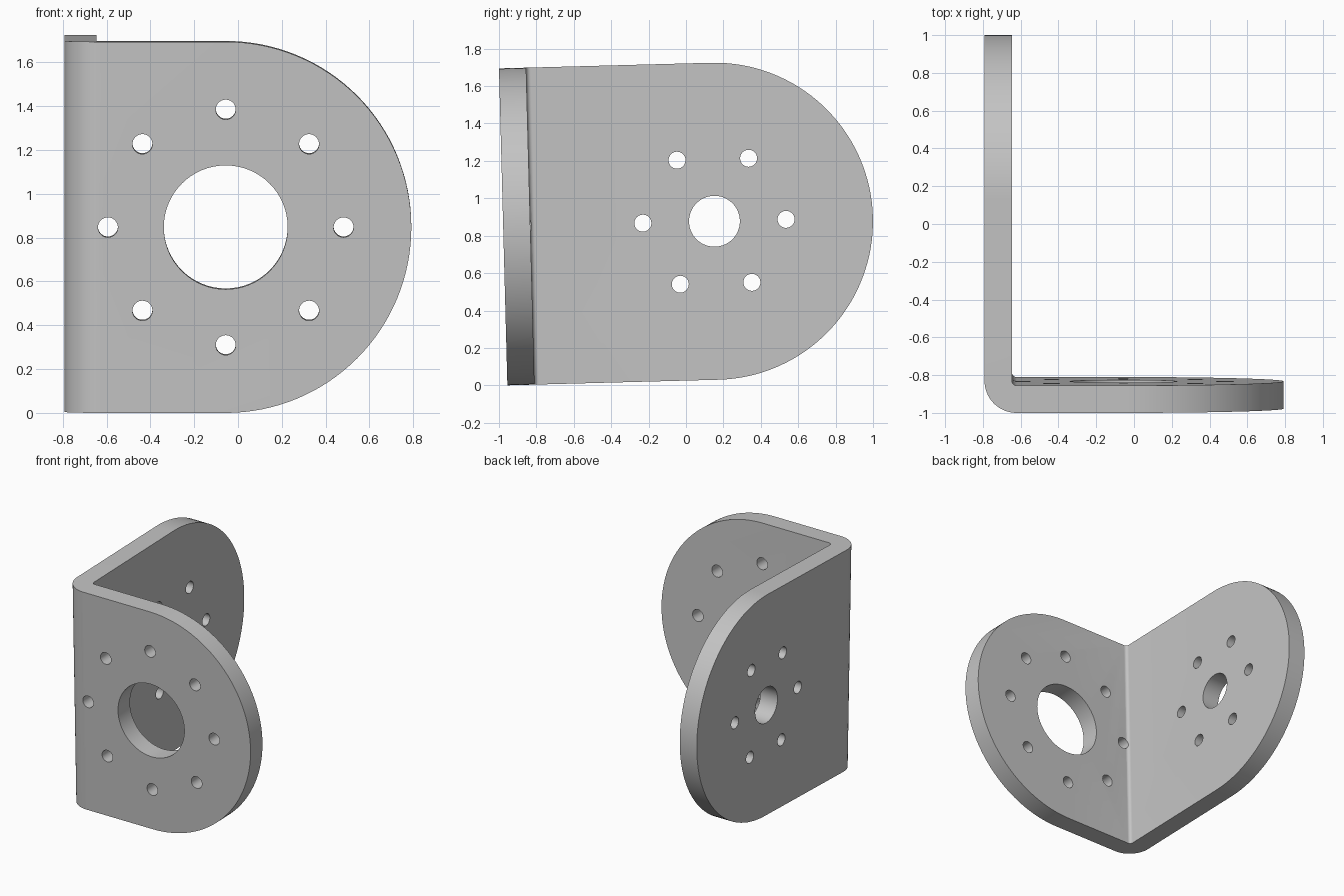
import bpy, bmesh
from math import pi, sin, cos, radians
from mathutils import Matrix, Vector

cube = bpy.data.objects.get("Cube")
if cube:
    bpy.data.objects.remove(cube, do_unlink=True)

H = 1.695                # bracket height
R = H / 2                # radius of the rounded plate ends
T = 0.145                # plate thickness
LEFT = -0.7915           # outer face of the side plate
BEND = 0.025             # inner bend radius
FRONT_C = -0.056         # x of the front plate's hole centre
SIDE_C = 1.13            # y of the side plate's hole centre
TILT = radians(1.52)


def arc(cx, cy, r, start, end, steps):
    return [(cx + r * cos(start + (end - start) * i / steps),
             cy + r * sin(start + (end - start) * i / steps)) for i in range(steps + 1)]


def prism(name, outline, place, low, high):
    """Extrude a 2D outline; place(u, v, w) maps it into space."""
    bm = bmesh.new()
    face = bm.faces.new([bm.verts.new(place(u, v, low)) for u, v in outline])
    shift = Vector(place(0, 0, high)) - Vector(place(0, 0, low))
    new = bmesh.ops.extrude_face_region(bm, geom=[face])["geom"]
    bmesh.ops.translate(bm, vec=shift, verts=[e for e in new if isinstance(e, bmesh.types.BMVert)])
    bmesh.ops.recalc_face_normals(bm, faces=bm.faces)
    mesh = bpy.data.meshes.new(name)
    bm.to_mesh(mesh)
    bm.free()
    obj = bpy.data.objects.new(name, mesh)
    bpy.context.collection.objects.link(obj)
    return obj


def along_x(u, v, w): return (w, u, v)
def along_y(u, v, w): return (u, w, v)
def along_z(u, v, w): return (u, v, w)


# Bent sheet: L-shaped section with concentric bend radii, oversized before trimming
bx, by = LEFT + T + BEND, T + BEND
section = (arc(bx, by, T + BEND, pi, 1.5 * pi, 16) + [(2, 0), (2, T)]
           + arc(bx, by, BEND, 1.5 * pi, pi, 8) + [(LEFT + T, 3), (LEFT, 3)])
bracket = prism("angle_bracket", section, along_z, -0.1, H + 0.1)

cutters = []


def cut(outline, place, low, high, operation):
    cutter = prism("cutter", outline, place, low, high)
    cutter.hide_render = True
    mod = bracket.modifiers.new("cut", 'BOOLEAN')
    mod.object, mod.operation, mod.solver = cutter, operation, 'EXACT'
    cutters.append(cutter)


def hole(u, v, r, steps, place, low, high):
    cut(arc(u, v, r, 0, 2 * pi, steps)[:-1], place, low, high, 'DIFFERENCE')


# Plates: centre, sweep direction, depth range, bore radius, bolt circle, bolt count
plates = [(FRONT_C, along_y, -0.1, 0.3, 0.283, 0.538, 8),
          (SIDE_C, along_x, LEFT - 0.1, LEFT + 0.3, 0.136, 0.383, 6)]
for c, place, low, high, bore, circle, count in plates:
    # Half-round end
    cut([(-2, 0)] + arc(c, R, R, -pi / 2, pi / 2, 64) + [(-2, H)], place, -4, 4, 'INTERSECT')
    # Central bore and ring of bolt holes
    hole(c, R, bore, 64, place, low, high)
    for u, v in arc(c, R, circle, 0, 2 * pi, count)[:-1]:
        hole(u, v, 0.0455, 32, place, low, high)

# Bake the cuts and discard the helpers
graph = bpy.context.evaluated_depsgraph_get()
mesh = bpy.data.meshes.new_from_object(bracket.evaluated_get(graph))
bracket.modifiers.clear()
bracket.data = mesh
for cutter in cutters:
    bpy.data.objects.remove(cutter, do_unlink=True)

# The whole bracket leans slightly forward
mesh.transform(Matrix.Translation((0, -0.955, 0)) @ Matrix.Rotation(TILT, 4, 'X'))

# Plain grey metal
grey = bpy.data.materials.new("plain_grey")
grey.use_nodes = True
colour = (0.55, 0.55, 0.55, 1)
grey.diffuse_color = colour
grey.node_tree.nodes["Principled BSDF"].inputs["Base Color"].default_value = colour
mesh.materials.clear()
mesh.materials.append(grey)

bpy.ops.object.select_all(action='DESELECT')
bracket.select_set(True)
bpy.context.view_layer.objects.active = bracket
bpy.ops.object.shade_smooth_by_angle(angle=radians(30))
